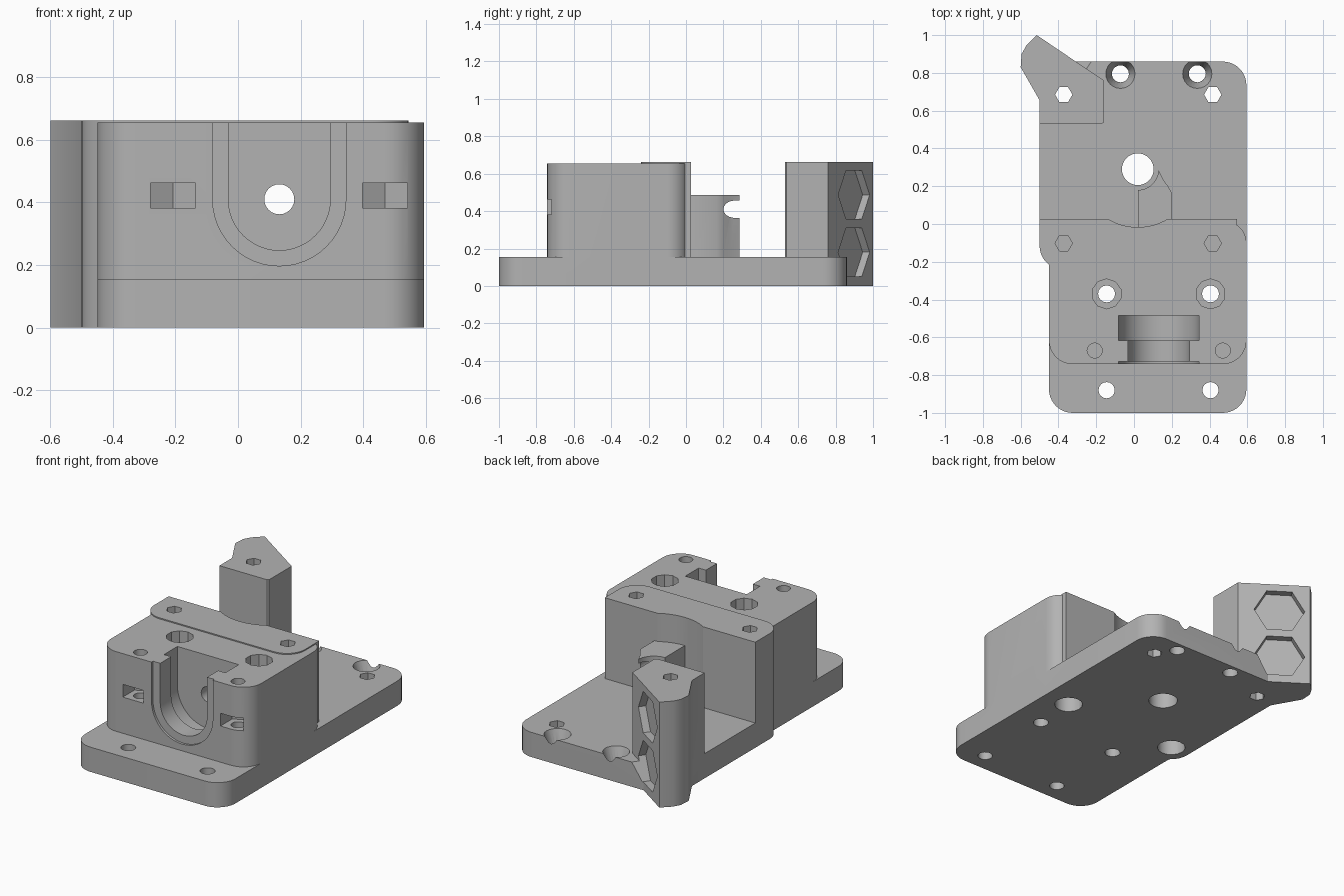
import bpy, bmesh, math
from mathutils import Matrix, Vector

cube = bpy.data.objects.get("Cube")
if cube:
    bpy.data.objects.remove(cube, do_unlink=True)

grey = bpy.data.materials.new("light_grey")
grey.use_nodes = True
colour = (0.45, 0.45, 0.45, 1)
grey.diffuse_color = colour
grey.node_tree.nodes["Principled BSDF"].inputs["Base Color"].default_value = colour


def prism(name, points, low, high, matrix=Matrix()):
    """Extrude a flat outline from low to high, then place it."""
    bm = bmesh.new()
    face = bm.faces.new([bm.verts.new((x, y, low)) for x, y in points])
    new = bmesh.ops.extrude_face_region(bm, geom=[face])["geom"]
    moved = [v for v in new if isinstance(v, bmesh.types.BMVert)]
    bmesh.ops.translate(bm, verts=moved, vec=(0, 0, high - low))
    bmesh.ops.recalc_face_normals(bm, faces=bm.faces)
    bm.transform(matrix)
    return finish(name, bm)


def finish(name, bm):
    mesh = bpy.data.meshes.new(name)
    bm.to_mesh(mesh)
    bm.free()
    mesh.materials.append(grey)
    obj = bpy.data.objects.new(name, mesh)
    bpy.context.collection.objects.link(obj)
    return obj


def arc(cx, cy, r, start, end, steps):
    angles = [math.radians(start + (end - start) * i / steps) for i in range(steps + 1)]
    return [(cx + r * math.cos(a), cy + r * math.sin(a)) for a in angles]


def rounded(x0, y0, x1, y1, radii):
    """Rectangle outline with radii for front-left, front-right, back-right, back-left."""
    points = []
    spots = ((x0, y0, 1, 1), (x1, y0, -1, 1), (x1, y1, -1, -1), (x0, y1, 1, -1))
    for i, ((x, y, sx, sy), r) in enumerate(zip(spots, radii)):
        if r:
            points += arc(x + sx * r, y + sy * r, r, 180 + 90 * i, 270 + 90 * i, 10)
        else:
            points.append((x, y))
    return points


def circle(x, y, r, sides, turn=0):
    return arc(x, y, r, turn, turn + 360, sides)[:-1]


def combine(target, tool, operation):
    mod = target.modifiers.new(operation, "BOOLEAN")
    mod.operation = operation
    mod.solver = "EXACT"
    mod.object = tool
    bpy.context.view_layer.update()
    graph = bpy.context.evaluated_depsgraph_get()
    result = bpy.data.meshes.new_from_object(target.evaluated_get(graph))
    target.modifiers.clear()
    target.data = result
    bpy.data.objects.remove(tool, do_unlink=True)


def add(tool):
    combine(body, tool, "UNION")


def cut(points, low, high, matrix=Matrix()):
    combine(body, prism("cutter", points, low, high, matrix), "DIFFERENCE")


PLATE, BLOCK, TOP = 0.155, 0.655, 0.662
R = 0.125

# Base plate, main block and raised rear strip
body = prism("carriage_mount", rounded(-0.45, -1, 0.595, 0.3, (R, R, 0, 0)), 0, PLATE)
add(prism("rear_plate", rounded(-0.5, -0.24, 0.595, 0.86, (R, 0, R, 0)), 0, PLATE))
add(prism("main_block", rounded(-0.45, -0.742, 0.595, 0.012, (R, R, 0.11, 0)), 0, BLOCK))
add(prism("rear_strip", rounded(-0.5, -0.24, 0.545, 0.027, (R, R, 0, 0)), 0, TOP))

# Rear corner tower
tower = [(-0.16, 0.53), (-0.16, 0.76), (-0.515, 1.0), (-0.57, 0.945),
         (-0.595, 0.9), (-0.6, 0.83), (-0.5, 0.655), (-0.5, 0.53)]
add(prism("corner_tower", tower, 0, TOP))

# Curved relief in the rear wall
cut(circle(0.02, 0.29, 0.307, 64), PLATE, 0.8)

# Guide nose behind the wall, hollowed around the plate hole
nose = [(0.2, -0.06), (0.2, 0.165), (0.18, 0.2), (0.155, 0.235), (0.13, 0.285)]
nose += arc(0.02, 0.29, 0.11, 0, -90, 10)[1:] + [(0.02, -0.06)]
add(prism("guide_nose", nose, 0.1, 0.485))

# U-shaped front pocket: wide lip, narrow neck, wide chamber, then the bore
upright = Matrix.Rotation(math.radians(90), 4, "X")


def u_shape(r):
    return arc(0.132, 0.41, r, 180, 360, 24) + [(0.132 + r, 0.8), (0.132 - r, 0.8)]


cut(u_shape(0.163), 0.55, 0.8, upright)
cut(u_shape(0.213), 0.727, 0.8, upright)
cut(u_shape(0.213), 0.485, 0.618, upright)
cut(circle(0.132, 0.41, 0.048, 24), -0.4, 0.55, upright)

# Front nut slots with their screw holes
for x in (-0.208, 0.47):
    slot = [(x - 0.072, -0.8), (x + 0.072, -0.8), (x + 0.072, -0.628),
            (x, -0.586), (x - 0.072, -0.628)]
    cut(slot, 0.382, 0.462)
    cut(circle(x, -0.67, 0.04, 16), 0.3, 0.8)

# Plate screw holes
for x in (-0.145, 0.405):
    cut(circle(x, -0.88, 0.043, 16), -0.1, 0.3)
    cut(circle(x, -0.37, 0.045, 16), -0.1, 0.8)
    cut(circle(x, -0.37, 0.079, 10, 18), 0.3, 0.8)

# Hexagonal holes: blind with lower counterbores in the strip, through at the rear
for x in (-0.372, 0.417):
    cut(circle(x, -0.102, 0.046, 6), 0.16, 0.8)
    cut(circle(x, -0.102, 0.082, 16), -0.1, 0.13)
    cut(circle(x, 0.685, 0.046, 6), -0.1, 0.8)

# Large plate hole
cut(circle(0.02, 0.29, 0.084, 32), -0.1, 0.3)

# Countersunk rear holes
for x in (-0.072, 0.335):
    cut(circle(x, 0.795, 0.045, 20), -0.1, 0.3)
    bm = bmesh.new()
    bmesh.ops.create_cone(bm, cap_ends=True, segments=24, radius1=0.045, radius2=0.079,
                          depth=0.1, matrix=Matrix.Translation((x, 0.795, PLATE - 0.045)))
    combine(body, finish("countersink", bm), "DIFFERENCE")

# Hexagonal recesses in the slanted tower face
along = Vector((-0.355, 0.24, 0)).normalized()
outward = Vector((along.y, -along.x, 0))
for z in (0.18, 0.487):
    place = Matrix.Translation((-0.364, 0.898, z)) @ Matrix(
        (along, (0, 0, 1), outward)).transposed().to_4x4()
    cut(circle(0, 0, 0.15, 6), -0.045, 0.3, place)

# Smooth the rounded corners, keep edges sharp
bpy.ops.object.select_all(action="DESELECT")
body.select_set(True)
bpy.context.view_layer.objects.active = body
bpy.ops.object.shade_smooth_by_angle(angle=math.radians(30))
